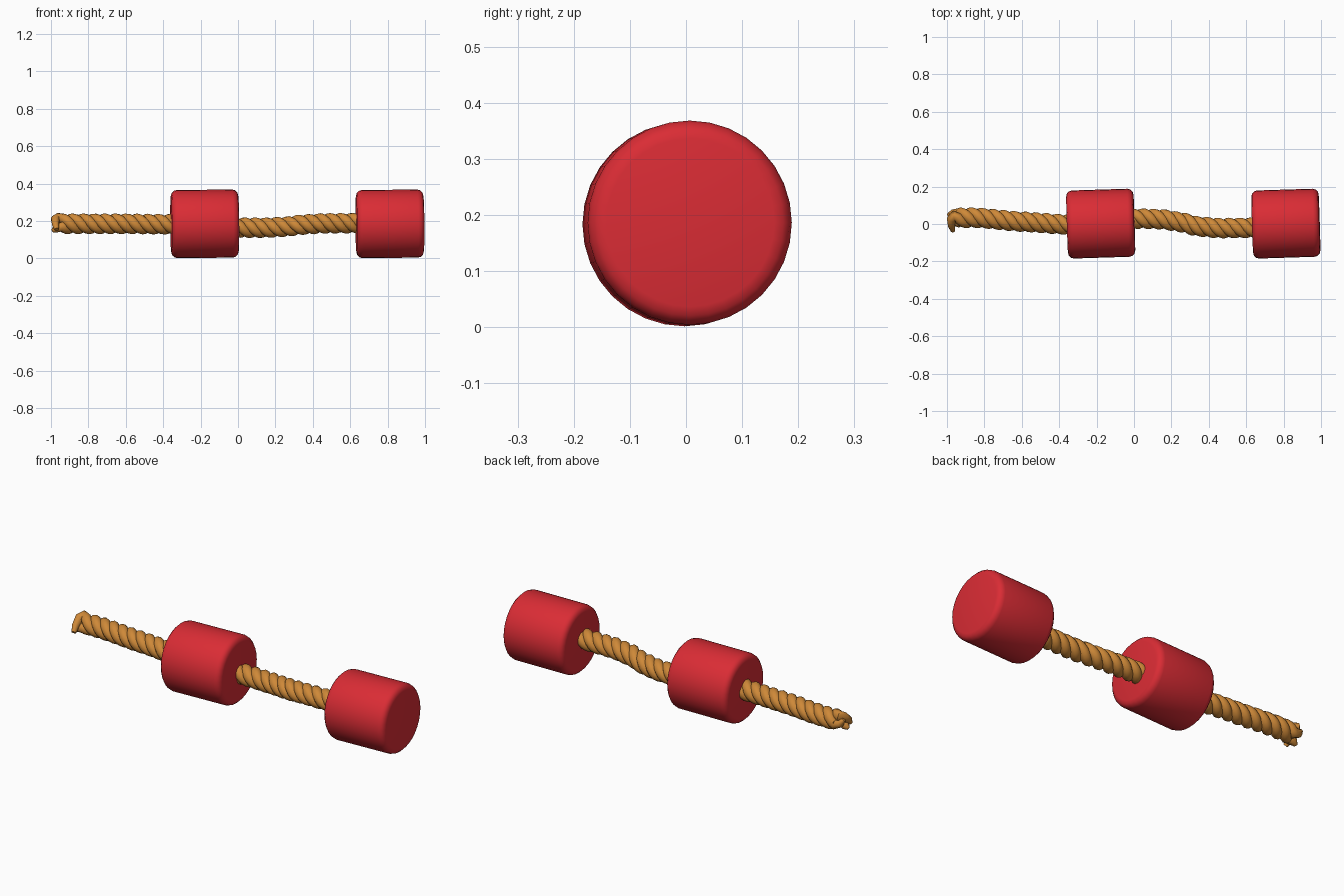
import bpy, bmesh
from math import pi, sin, cos, radians
from mathutils import Vector, Matrix

if "Cube" in bpy.data.objects:
    bpy.data.objects.remove(bpy.data.objects["Cube"])


def material(name, color):
    m = bpy.data.materials.new(name)
    m.diffuse_color = color
    m.use_nodes = True
    m.node_tree.nodes["Principled BSDF"].inputs["Base Color"].default_value = m.diffuse_color
    return m


RED = material("red_paint", (0.70, 0.025, 0.035, 1))
TAN = material("rope_fibre", (0.62, 0.25, 0.04, 1))


def shade(obj, angle):
    bpy.ops.object.select_all(action='DESELECT')
    obj.select_set(True)
    bpy.context.view_layer.objects.active = obj
    bpy.ops.object.shade_smooth_by_angle(angle=radians(angle))


# Rounded cylindrical grips, slightly yawed along the rope
def grip(name, x):
    bm = bmesh.new()
    bmesh.ops.create_cone(bm, cap_ends=True, segments=32, radius1=0.182,
                          radius2=0.182, depth=0.36)
    rims = [e for e in bm.edges if abs(e.verts[0].co.z - e.verts[1].co.z) < 1e-4]
    bmesh.ops.bevel(bm, geom=rims, offset=0.032, segments=3, profile=0.5,
                    affect='EDGES')
    turn = (Matrix.Rotation(radians(1.8), 4, 'Z')
            @ Matrix.Rotation(radians(90 - 0.5), 4, 'Y'))
    bmesh.ops.transform(bm, matrix=turn, verts=bm.verts)
    me = bpy.data.meshes.new(name)
    bm.to_mesh(me)
    bm.free()
    obj = bpy.data.objects.new(name, me)
    bpy.context.collection.objects.link(obj)
    obj.location = (x, 0.002, 0.185)
    me.materials.append(RED)
    shade(obj, 35)


grip("middle_grip", -0.178)
grip("end_grip", 0.812)

# Rope centre line: x, y, z
PATH = [(-0.94, 0.032, 0.185), (-0.85, 0.034, 0.185), (-0.6, 0.012, 0.185),
        (-0.36, -0.003, 0.182), (-0.15, 0.015, 0.172), (0.03, 0.029, 0.164),
        (0.15, 0.025, 0.164), (0.25, 0.01, 0.169), (0.34, -0.013, 0.18),
        (0.45, -0.022, 0.187), (0.72, -0.02, 0.189)]


def centre(x):
    for a, b in zip(PATH, PATH[1:]):
        if x <= b[0] + 1e-6:
            t = (x - a[0]) / (b[0] - a[0])
            t = t * t * (3 - 2 * t) * 0.4 + t * 0.6
            return Vector((x, a[1] + (b[1] - a[1]) * t, a[2] + (b[2] - a[2]) * t))
    return Vector(PATH[-1])


# Loose strand tips at the left end, listed from the outermost point inward
TIPS = [[(-0.968, -0.036, 0.155, 0.45), (-0.975, -0.012, 0.18, 0.7),
         (-0.977, 0.025, 0.208, 0.9), (-0.962, 0.045, 0.216, 1)],
        [(-0.992, 0.012, 0.145, 0.35), (-0.975, 0.015, 0.158, 0.8)],
        [(-0.992, 0.05, 0.208, 0.35), (-0.972, 0.055, 0.185, 0.8)]]
PITCH, HELIX, STRAND, STEPS = 0.172, 0.028, 0.0275, 170

# Three twisted strands
curve = bpy.data.curves.new("twisted_rope", 'CURVE')
curve.dimensions = '3D'
curve.bevel_depth = STRAND
curve.bevel_resolution = 3
curve.use_fill_caps = True
for k, tip in enumerate(TIPS):
    pts = list(tip)
    for i in range(STEPS + 1):
        x = -0.94 + 1.66 * i / STEPS
        a = pi / 2 + 2 * pi * (k / 3 + (x + 0.94) / PITCH)
        p = centre(x) + Vector((0, cos(a), sin(a))) * HELIX
        pts.append((*p, 1))
    sp = curve.splines.new('POLY')
    sp.points.add(len(pts) - 1)
    for q, (x, y, z, r) in zip(sp.points, pts):
        q.co = (x, y, z, 1)
        q.radius = r
rope = bpy.data.objects.new("twisted_rope", curve)
bpy.context.collection.objects.link(rope)
curve.materials.append(TAN)
bpy.ops.object.select_all(action='DESELECT')
rope.select_set(True)
bpy.context.view_layer.objects.active = rope
bpy.ops.object.convert(target='MESH')
shade(bpy.context.view_layer.objects.active, 60)
